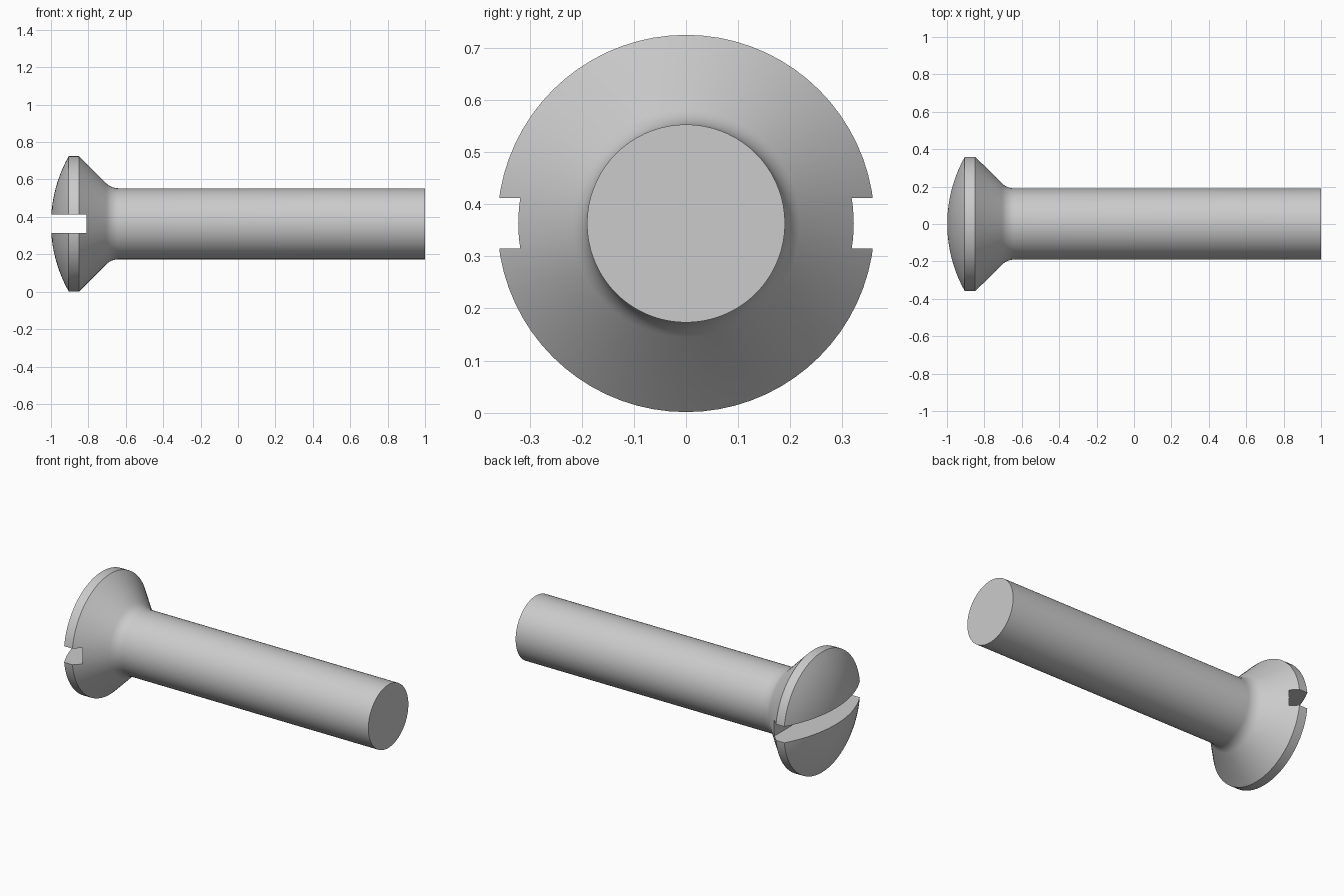
import bpy, bmesh
from math import sin, cos, asin, pi, radians
from mathutils import Matrix, Vector

if "Cube" in bpy.data.objects:
    bpy.data.objects.remove(bpy.data.objects["Cube"])

AXIS_Z, HEAD_R, SHANK_R = 0.363, 0.362, 0.19
RIM_START, RIM_END, SEGMENTS = -0.905, -0.85, 72


def new_object(name, bm):
    bmesh.ops.recalc_face_normals(bm, faces=bm.faces)
    mesh = bpy.data.meshes.new(name)
    bm.to_mesh(mesh)
    bm.free()
    obj = bpy.data.objects.new(name, mesh)
    bpy.context.collection.objects.link(obj)
    return obj


# Domed head: arc from the tip to the rim
depth = RIM_START + 1
dome_r = (HEAD_R ** 2 + depth ** 2) / (2 * depth)
sweep = asin(HEAD_R / dome_r)
profile = [(-1 + dome_r * (1 - cos(sweep * i / 10)), dome_r * sin(sweep * i / 10))
           for i in range(11)]

# Rim, 45 degree countersink and fillet into the shank
profile.append((RIM_END, HEAD_R))
fillet = 0.095
corner_x = RIM_END + HEAD_R - SHANK_R
fillet_x = corner_x + fillet * (2 ** 0.5 - 1)
for i in range(7):
    a = (pi / 4) * (1 - i / 6)
    profile.append((fillet_x - fillet * sin(a), SHANK_R + fillet * (1 - cos(a))))

# Plain shank with a flat end
profile += [(1, SHANK_R), (1, 0)]

# Revolve the profile around the screw axis
bm = bmesh.new()
verts = [bm.verts.new((x, 0, AXIS_Z + r)) for x, r in profile]
edges = [bm.edges.new(pair) for pair in zip(verts, verts[1:])]
bmesh.ops.spin(bm, geom=verts + edges, cent=(0, 0, AXIS_Z), axis=(1, 0, 0),
               angle=2 * pi, steps=SEGMENTS, use_duplicate=False)
bmesh.ops.remove_doubles(bm, verts=bm.verts, dist=1e-5)
bmesh.ops.dissolve_degenerate(bm, edges=bm.edges, dist=1e-5)
screw = new_object("slotted_screw", bm)

# Screwdriver slot cut straight across the head
bm = bmesh.new()
bmesh.ops.create_cube(bm, size=1, matrix=Matrix.LocRotScale(
    Vector((-0.96, 0, AXIS_Z + 0.0005)), None, Vector((0.30, 1.0, 0.097))))
cutter = new_object("slot_cutter", bm)
cut = screw.modifiers.new("slot", 'BOOLEAN')
cut.operation, cut.solver, cut.object = 'DIFFERENCE', 'EXACT', cutter

# Apply the cut, remove the cutter and smooth the curved surfaces
bpy.context.view_layer.objects.active = screw
screw.select_set(True)
bpy.ops.object.modifier_apply(modifier=cut.name)
bpy.data.objects.remove(cutter)
bpy.ops.object.shade_smooth_by_angle(angle=radians(20))
